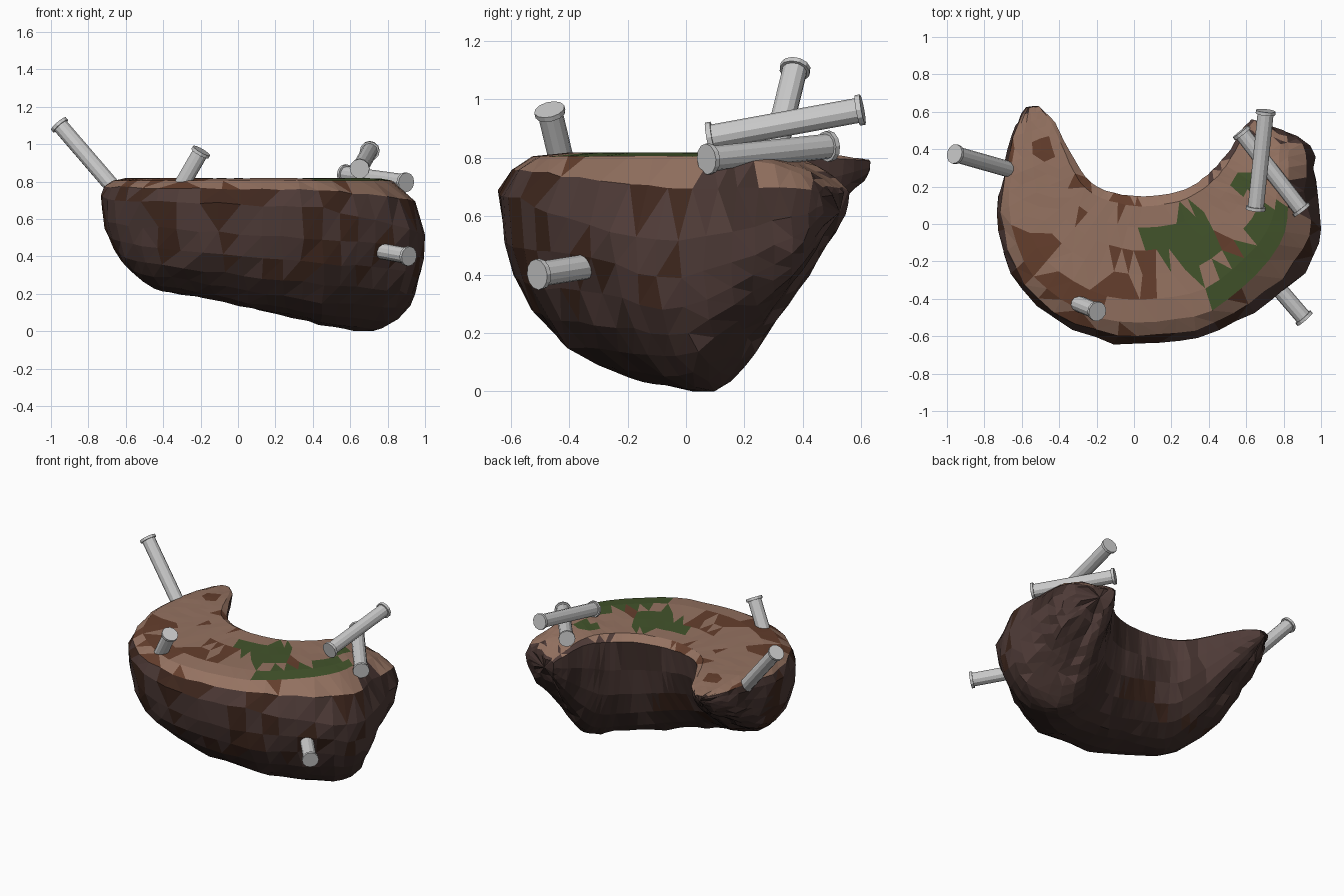
import bpy, bmesh, math, random
from mathutils import Vector, noise

if "Cube" in bpy.data.objects:
    bpy.data.objects.remove(bpy.data.objects["Cube"])

random.seed(4)


def material(name, rgb):
    m = bpy.data.materials.new(name)
    m.diffuse_color = (*rgb, 1)
    m.use_nodes = True
    m.node_tree.nodes["Principled BSDF"].inputs["Base Color"].default_value = m.diffuse_color
    return m


MATS = [material("rock", (0.078, 0.044, 0.039)),
        material("dark_rock", (0.05, 0.028, 0.024)),
        material("rust_rock", (0.051, 0.021, 0.013)),
        material("sand_top", (0.30, 0.17, 0.12)),
        material("clay_patch", (0.13, 0.049, 0.026)),
        material("moss", (0.055, 0.088, 0.024))]

# Stations along the crescent: inner edge xy, outer edge xy, underside xyz
STATIONS = [
    (-.51, .63, -.58, .62, -.54, .59, .71), (-.43, .55, -.65, .48, -.52, .45, .60),
    (-.36, .42, -.70, .28, -.50, .25, .46), (-.28, .28, -.73, .05, -.46, .05, .32),
    (-.20, .20, -.66, -.25, -.40, -.10, .23), (-.08, .16, -.48, -.47, -.25, -.15, .19),
    (.03, .15, -.18, -.62, -.02, -.15, .14), (.12, .155, .12, -.63, .20, -.12, .09),
    (.22, .17, .42, -.58, .42, -.06, .04), (.32, .21, .68, -.45, .60, .01, .01),
    (.40, .27, .92, -.24, .70, .07, .0), (.46, .33, 1.0, -.04, .74, .15, .05),
    (.53, .42, .97, .20, .74, .25, .20), (.57, .50, .96, .37, .74, .36, .36),
    (.63, .56, .87, .47, .72, .46, .53)]


def sample(t):
    i = min(int(t), len(STATIONS) - 2)
    f = t - i
    g = lambda k: STATIONS[max(0, min(len(STATIONS) - 1, k))]
    return [0.5 * (2 * b + (c - a) * f + (2 * a - 5 * b + 4 * c - d) * f * f
                   + (3 * b - a - 3 * c + d) * f ** 3)
            for a, b, c, d in zip(g(i - 1), g(i), g(i + 1), g(i + 2))]


def section(t):
    ix, iy, ox, oy, bx, by, bz = sample(t)
    inner, outer, base = Vector((ix, iy)), Vector((ox, oy)), Vector((bx, by))
    right = max(0, min(1, (t - 8) / 3))
    top = 0.817 - 0.13 * max(0, (t - 11) / 3) ** 1.5 - 0.025 * max(0, 1 - t / 2)
    shoulder = 0.86 - 0.19 * right
    zo = bz + (top - bz) * (0.8 - 0.2 * right)
    p = 0.86 + 0.22 * math.exp(-((t - 9.5) / 0.9) ** 2) + 0.08 * math.exp(-((t - 3) / 1.5) ** 2)
    pts = []
    # flat top
    for u in (0.08, 0.25, 0.43, 0.62, 0.82):
        pts.append((*inner.lerp(outer, u * shoulder), top))
    pts.append((*inner.lerp(outer, shoulder), top - 0.012))
    pts.append((*inner.lerp(outer, 0.35 * shoulder + 0.65), top - 0.4 * (top - zo)))
    # outer wall, then inner wall
    for k in range(8):
        a = k / 7 * math.pi / 2
        c, s = max(0, math.cos(a)) ** p, math.sin(a) ** p
        pts.append((*base.lerp(outer, c), zo - (zo - bz) * s))
    zi = top - 0.05 * (top - bz)
    for k in range(1, 7):
        a = (1 - k / 6) * math.pi / 2
        pts.append((*base.lerp(inner, max(0, math.cos(a))), zi - (zi - bz) * math.sin(a)))
    return [Vector(q) for q in pts]


def pick_material(face):
    c = face.calc_center_median()
    n = noise.noise(c * 6.5 + Vector((3, 7, 1)))
    if face.normal.z > 0.72 and c.z > 0.65:
        edge = noise.noise(c * 7) * 0.07
        if math.hypot((c.x - .25) / 1.4, c.y + .09) < 0.15 + edge:
            return 5
        if c.x > .4 and abs(math.hypot(c.x - .25, c.y - .16) - .52) < .08 + edge / 2 and c.y < .1:
            return 5
        if math.hypot((c.x - .62) / 1.6, c.y - .22) < 0.06 + edge / 3:
            return 5
        limit = 0.15 if c.x < 0.15 and c.y < -0.05 else 0.4
        return 4 if n > limit else 3
    if c.z > 0.74 and .5 < c.x < .85 and c.y < 0:
        return 5
    if n > 0.15:
        return 2 if c.z > 0.3 and c.y < 0.1 else 1
    return 1 if face.normal.z < -0.45 else 0


# Crescent rock
bm = bmesh.new()
N = 38
rings = []
for j in range(N + 1):
    ring = []
    for k, p in enumerate(section(j / N * (len(STATIONS) - 1))):
        inside = k == 0 or k > 15
        amp = 0.003 if p.z > 0.78 or inside else 0.01
        d = Vector((random.uniform(-1, 1), random.uniform(-1, 1), random.uniform(-.5, .5))) * amp
        if p.z < 0.75 and not inside:
            d += noise.noise_vector(p * 5) * 0.014
        q = p + d
        q.z = max(q.z, 0)
        ring.append(bm.verts.new(q))
    rings.append(ring)
for a, b in zip(rings, rings[1:]):
    for k in range(len(a)):
        m = (k + 1) % len(a)
        bm.faces.new((a[k], a[m], b[m], b[k]))
for ring, push in ((rings[0], (0, .015, 0)), (rings[-1], (-.02, .025, 0))):
    mid = sum((v.co for v in ring), Vector()) / len(ring) + Vector(push)
    tip = bm.verts.new(mid)
    for k in range(len(ring)):
        bm.faces.new((ring[k], ring[(k + 1) % len(ring)], tip))
bmesh.ops.triangulate(bm, faces=bm.faces[:])
bmesh.ops.recalc_face_normals(bm, faces=bm.faces[:])
bm.normal_update()
for f in bm.faces:
    f.material_index = pick_material(f)
mesh = bpy.data.meshes.new("crescent_rock")
bm.to_mesh(mesh)
bm.free()
for m in MATS:
    mesh.materials.append(m)
bpy.context.collection.objects.link(bpy.data.objects.new("crescent_rock", mesh))


# Flanged pipes
def pipe(name, start, end, r=0.043, flange=0.053, thick=0.018, sides=12):
    a, b = Vector(start), Vector(end)
    length = (b - a).length
    bm = bmesh.new()
    profile = [(flange, 0), (flange, thick), (r, thick),
               (r, length - thick), (flange, length - thick), (flange, length)]
    rings = [[bm.verts.new((rad * math.cos(k * math.tau / sides),
                            rad * math.sin(k * math.tau / sides), z))
              for k in range(sides)] for rad, z in profile]
    for p, q in zip(rings, rings[1:]):
        for k in range(sides):
            m = (k + 1) % sides
            bm.faces.new((p[k], p[m], q[m], q[k]))
    bm.faces.new(rings[0][::-1])
    bm.faces.new(rings[-1])
    me = bpy.data.meshes.new(name)
    bm.to_mesh(me)
    bm.free()
    ob = bpy.data.objects.new(name, me)
    ob.rotation_mode = 'QUATERNION'
    ob.rotation_quaternion = (b - a).to_track_quat('Z', 'Y')
    ob.location = a
    bpy.context.collection.objects.link(ob)


pipe("left_horn_pipe", (-.59, .27, .68), (-.96, .375, 1.11))
pipe("front_stub_pipe", (-.36, -.40, .68), (-.195, -.468, .965))
pipe("side_stub_pipe", (.70, -.26, .44), (.915, -.51, .40))
pipe("upper_loose_pipe", (.65, .075, .868), (.705, .605, .965))
pipe("lower_loose_pipe", (.90, .07, .795), (.57, .495, .84))
